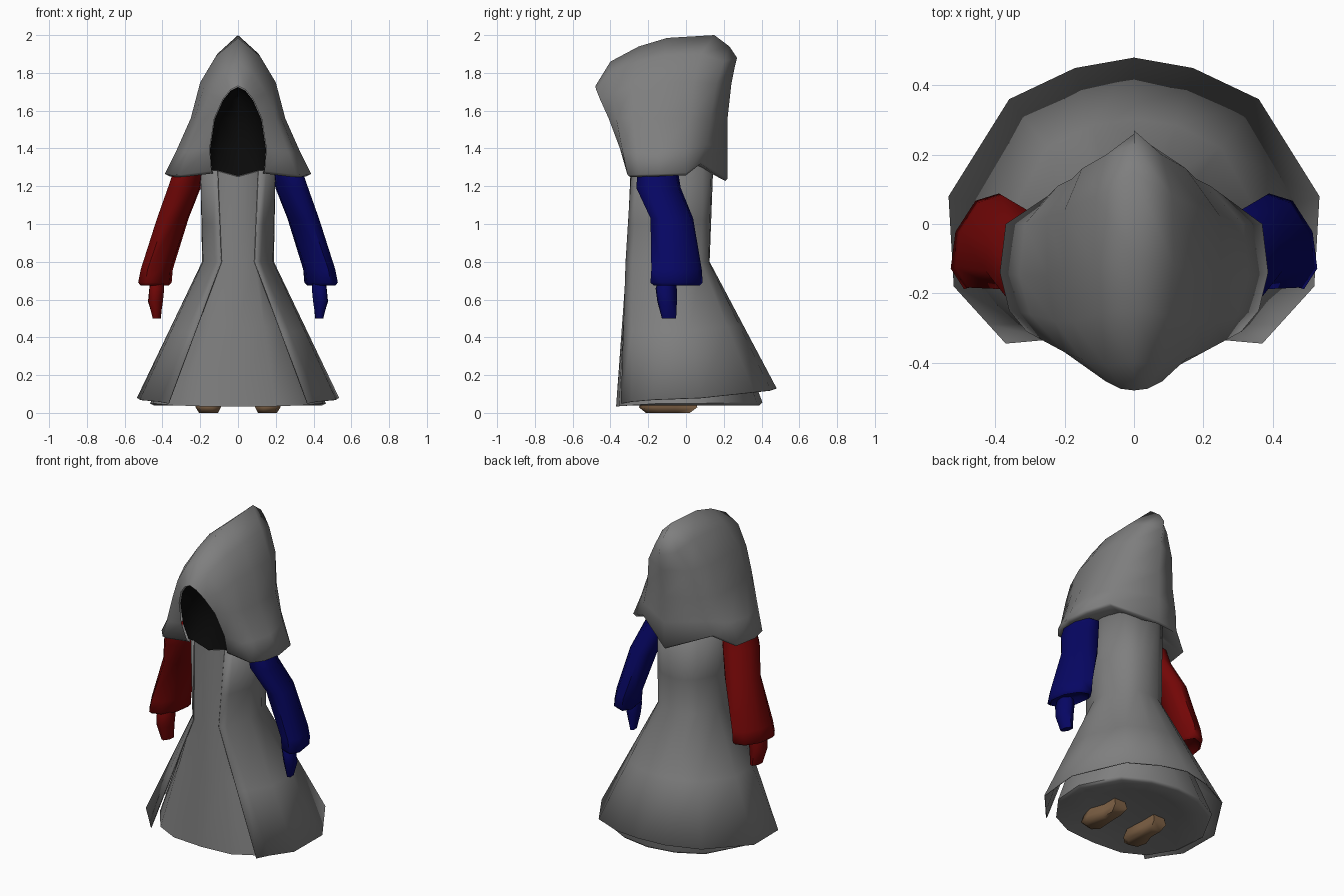
import bpy, bmesh
from math import sin, cos, pi, radians

if "Cube" in bpy.data.objects:
    bpy.data.objects.remove(bpy.data.objects["Cube"])


def mat(name, rgb):
    m = bpy.data.materials.new(name)
    m.diffuse_color = (*rgb, 1)
    m.use_nodes = True
    m.node_tree.nodes["Principled BSDF"].inputs["Base Color"].default_value = m.diffuse_color
    return m


def full(half):
    """Half section (last point on x=0) -> whole section mirrored in x."""
    return half + [(-x, y, z) for x, y, z in half[-2::-1]]


def loft(name, rings, material, cap=(False, False), angle=70, thick=0):
    bm = bmesh.new()
    rows = [[bm.verts.new(p) for p in r] for r in rings]
    for a, b in zip(rows, rows[1:]):
        for i in range(len(a) - 1):
            bm.faces.new((a[i], a[i + 1], b[i + 1], b[i]))
    for flag, row in zip(cap, (rows[0], rows[-1])):
        if flag:
            bm.faces.new(row[:-1])
    bmesh.ops.remove_doubles(bm, verts=bm.verts, dist=0.0005)
    bmesh.ops.recalc_face_normals(bm, faces=bm.faces)
    if thick:  # open shell: make sure it faces away from the z axis
        out = sum(f.normal.xy.dot(f.calc_center_median().xy) for f in bm.faces)
        if out < 0:
            bmesh.ops.reverse_faces(bm, faces=bm.faces)
    me = bpy.data.meshes.new(name)
    bm.to_mesh(me)
    bm.free()
    ob = bpy.data.objects.new(name, me)
    bpy.context.collection.objects.link(ob)
    me.materials.append(material)
    bpy.ops.object.select_all(action='DESELECT')
    ob.select_set(True)
    bpy.context.view_layer.objects.active = ob
    bpy.ops.object.shade_smooth_by_angle(angle=radians(angle))
    if thick:
        s = ob.modifiers.new("thickness", 'SOLIDIFY')
        s.thickness = thick
        s.offset = -1
    return ob


def mix(a, b, t):
    return [tuple(u + (v - u) * t for u, v in zip(p, q)) for p, q in zip(a, b)]


def at(z, pts):
    return [(x, y, z) for x, y in pts]


def inset(ring, s, cx=0, cy=0, z=None):
    return [(cx + (x - cx) * s, cy + (y - cy) * s, h if z is None else z) for x, y, h in ring]


grey = mat("grey", (0.21, 0.21, 0.21))
black = mat("shadow", (0.003, 0.003, 0.003))
red = mat("red", (0.17, 0.002, 0.002))
blue = mat("blue", (0.002, 0.002, 0.125))
tan = mat("tan", (0.21, 0.12, 0.06))

# Inner robe: flared skirt with rolled hem, waist and torso up to the neckline
hem = [(0, -.37, .035), (.2, -.355, .035), (.34, -.29, .04), (.45, -.14, .05),
       (.465, .06, .05), (.34, .29, .055), (.18, .375, .055), (0, .405, .055)]
waist = at(0.8, [(0, -.32), (.09, -.32), (.12, -.285), (.185, -.14),
                 (.19, -.04), (.14, .08), (.075, .12), (0, .125)])
neck = [(0, -.30, 1.25), (.11, -.29, 1.28), (.15, -.26, 1.30), (.2, -.14, 1.32),
        (.2, -.04, 1.35), (.14, .09, 1.35), (.07, .135, 1.34), (0, .145, 1.33)]
w_in, n_in = inset(waist, .975, 0, -.1), inset(neck, .975, 0, -.1)
robe = [inset(hem, .6, z=.075), inset(hem, .96, z=.04), hem, mix(hem, w_in, .55), w_in, n_in]
loft("robe", [full(r) for r in robe], grey, cap=(True, True))

# Coat: fitted bodice flowing into a flared skirt split at the front
coat_hem = [(.37, -.345, .05), (.42, -.29, .06), (.52, -.18, .07), (.535, .08, .08),
            (.36, .36, .11), (.17, .45, .12), (0, .48, .13)]
w_out, n_out = waist[1:], neck[1:]
coat = [coat_hem, mix(coat_hem, w_out, .5), w_out, mix(w_out, n_out, .4), n_out]
loft("coat", [full(r) for r in coat], grey, thick=.006)

# Hood: arches from the face opening back to the rear centre line
arches = [
    [(.14, -.31, 1.28), (.15, -.35, 1.40), (.125, -.41, 1.56), (.08, -.455, 1.66),
     (.04, -.475, 1.71), (0, -.48, 1.73)],
    [(.31, -.31, 1.26), (.265, -.335, 1.38), (.20, -.37, 1.56), (.15, -.39, 1.69),
     (.08, -.41, 1.80), (0, -.40, 1.86)],
    [(.36, -.25, 1.262), (.30, -.26, 1.38), (.23, -.28, 1.56), (.18, -.28, 1.73),
     (.10, -.26, 1.86), (0, -.25, 1.94)],
    [(.387, -.14, 1.265), (.33, -.15, 1.38), (.25, -.15, 1.56), (.20, -.14, 1.75),
     (.115, -.12, 1.89), (0, -.10, 1.985)],
    [(.37, 0, 1.27), (.315, .0, 1.40), (.25, .02, 1.56), (.20, .04, 1.75),
     (.11, .08, 1.90), (0, .15, 2.0)],
    [(.25, .08, 1.33), (.22, .11, 1.42), (.18, .13, 1.56), (.15, .16, 1.74),
     (.08, .20, 1.86), (0, .23, 1.94)],
    [(0, .22, 1.24), (0, .22, 1.40), (0, .22, 1.56), (0, .24, 1.74),
     (0, .26, 1.84), (0, .27, 1.88)],
]
# each arch starts with a rolled lip and an underside reaching the torso
hood = []
for i, a in enumerate(arches):
    x, y, z = a[0]
    inner = (x * .5, y * .6, 1.31) if i else (.14, -.27, 1.29)
    lip = (x * .94, y * .95, z - .012)
    hood.append(full([inner, lip] + a))
loft("hood", hood, grey, angle=100)

# Dark hollow inside the hood opening
rim = [(x * .99, y + .012, z - .005) for x, y, z in arches[0]]
rim[0] = (.14, -.295, 1.285)
mid = [(x * .7, min(-.25, y + .14), z) for x, y, z in rim]
back = [(0, min(-.22, y + .19), z) for x, y, z in rim]
mid[0] = (.1, -.293, 1.282)
back[0] = (0, -.302, 1.255)
loft("face_shadow", [full(rim), full(mid), full(back)], black)


def oval(cx, cy, z, rx, ry, side, n=8, tilt=20):
    t = radians(tilt)
    out = []
    for i in range(n + 1):
        a = 2 * pi * i / n
        u, v = rx * cos(a), ry * sin(a)
        out.append((side * (cx + u * cos(t) - v * sin(t)), cy + u * sin(t) + v * cos(t), z))
    return out


foot = [(.09, -.2), (.135, -.25), (.205, -.23), (.225, -.15), (.19, -.05),
        (.19, .06), (.10, .06), (.10, -.05), (.09, -.2)]

# Sleeves, hands and feet on both sides
for side, label, colour in ((1, "left", blue), (-1, "right", red)):
    sleeve = [(.265, -.15, 1.275, .075, .115), (.285, -.145, 1.19, .085, .125),
              (.345, -.075, 1.03, .082, .12), (.43, -.05, .76, .076, .142),
              (.44, -.05, .69, .08, .147), (.44, -.05, .675, .066, .13),
              (.44, -.06, .70, .04, .09)]
    loft(label + "_sleeve", [oval(*s, side) for s in sleeve], colour, cap=(True, True))
    hand = [(.43, -.10, .70, .035, .05), (.43, -.105, .66, .042, .06),
            (.437, -.10, .59, .042, .055), (.43, -.09, .50, .02, .042)]
    loft(label + "_hand", [oval(*h, side, n=6) for h in hand], colour, cap=(True, True))
    sole = [(side * x, y, .03) for x, y in foot]
    c = side * .15
    loft(label + "_foot", [inset(sole, .75, c, -.1, 0), sole, inset(sole, .8, c, -.03, .1)],
         tan, cap=(True, True))
